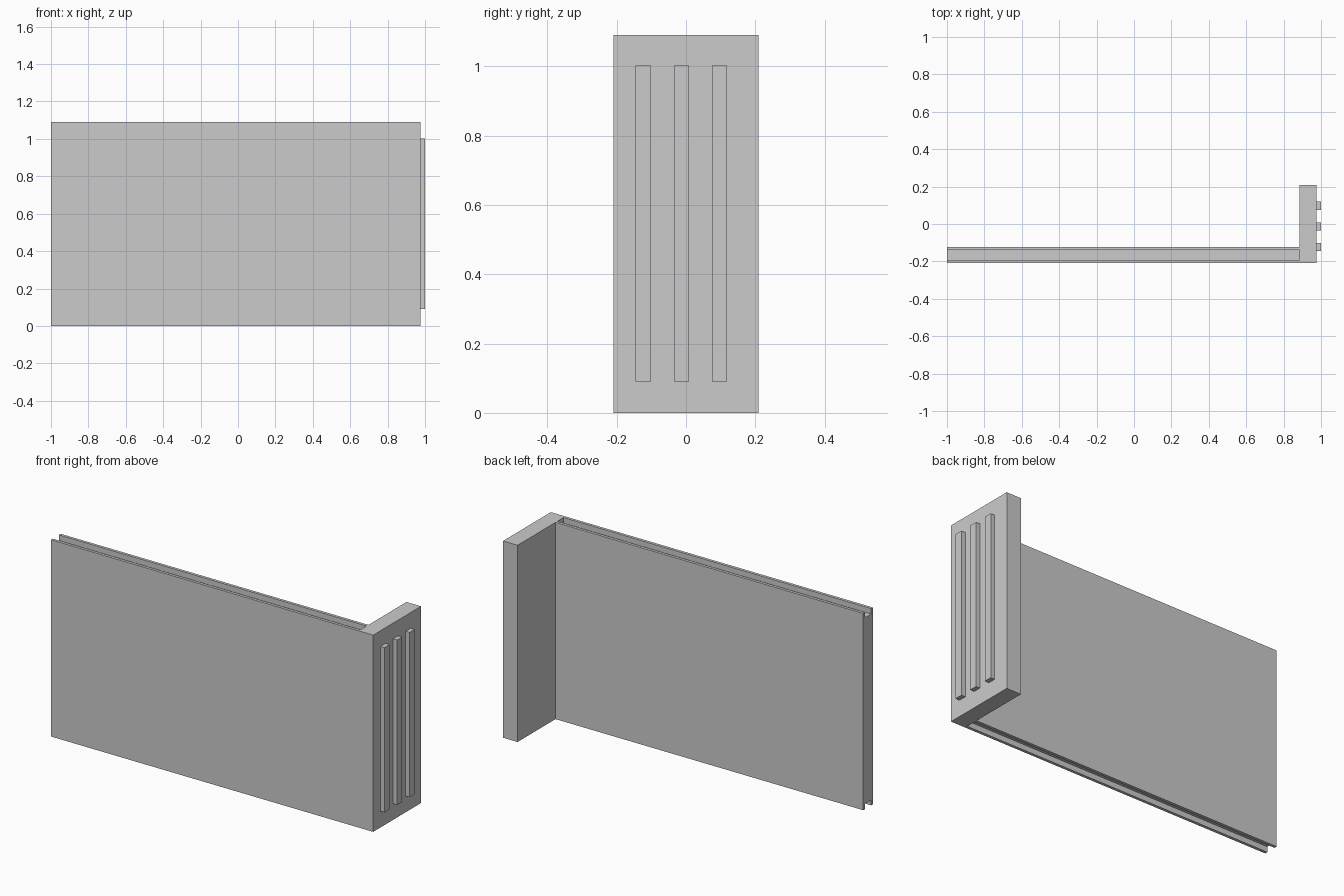
import bpy
import bmesh
from mathutils import Vector

if "Cube" in bpy.data.objects:
    bpy.data.objects.remove(bpy.data.objects["Cube"], do_unlink=True)

# Single flat finish
grey = bpy.data.materials.new("plain_grey")
grey.use_nodes = True
colour = (0.6, 0.6, 0.6, 1)
grey.diffuse_color = colour
grey.node_tree.nodes["Principled BSDF"].inputs["Base Color"].default_value = colour

HEIGHT = 1.09
FRONT, BACK = -0.209, 0.209
PANEL_BACK = -0.123
POST_LEFT, POST_RIGHT = 0.886, 0.975
LIP, GROOVE = 0.016, 0.03


def finish(name, bm):
    bmesh.ops.recalc_face_normals(bm, faces=bm.faces)
    mesh = bpy.data.meshes.new(name)
    bm.to_mesh(mesh)
    bm.free()
    mesh.materials.append(grey)
    obj = bpy.data.objects.new(name, mesh)
    bpy.context.collection.objects.link(obj)
    return obj


def box(name, low, high):
    low, high = Vector(low), Vector(high)
    bm = bmesh.new()
    bmesh.ops.create_cube(bm, size=1)
    for v in bm.verts:
        v.co = (low + high) / 2 + v.co * (high - low)
    return finish(name, bm)


def extrude_x(name, profile, x0, x1):
    bm = bmesh.new()
    face = bm.faces.new([bm.verts.new((x0, y, z)) for y, z in profile])
    result = bmesh.ops.extrude_face_region(bm, geom=[face], use_keep_orig=True)
    moved = [g for g in result["geom"] if isinstance(g, bmesh.types.BMVert)]
    bmesh.ops.translate(bm, verts=moved, vec=(x1 - x0, 0, 0))
    return finish(name, bm)


# Long panel, grooved along its top and bottom edges
top_edge = [
    (FRONT, HEIGHT), (FRONT + LIP, HEIGHT), (FRONT + LIP, HEIGHT - GROOVE),
    (PANEL_BACK - LIP, HEIGHT - GROOVE), (PANEL_BACK - LIP, HEIGHT),
    (PANEL_BACK, HEIGHT),
]
bottom_edge = [(y, HEIGHT - z) for y, z in reversed(top_edge)]
extrude_x("grooved_panel", top_edge + bottom_edge, -1, POST_LEFT)

# Solid end post, flush with the panel front
box("end_post", (POST_LEFT, FRONT, 0), (POST_RIGHT, BACK, HEIGHT))

# Three upright ribs on the outer face of the post
for i in range(3):
    y = -0.123 + i * 0.11
    box(f"rib_{i + 1}", (POST_RIGHT, y - 0.022, 0.09), (1, y + 0.022, 1.003))
